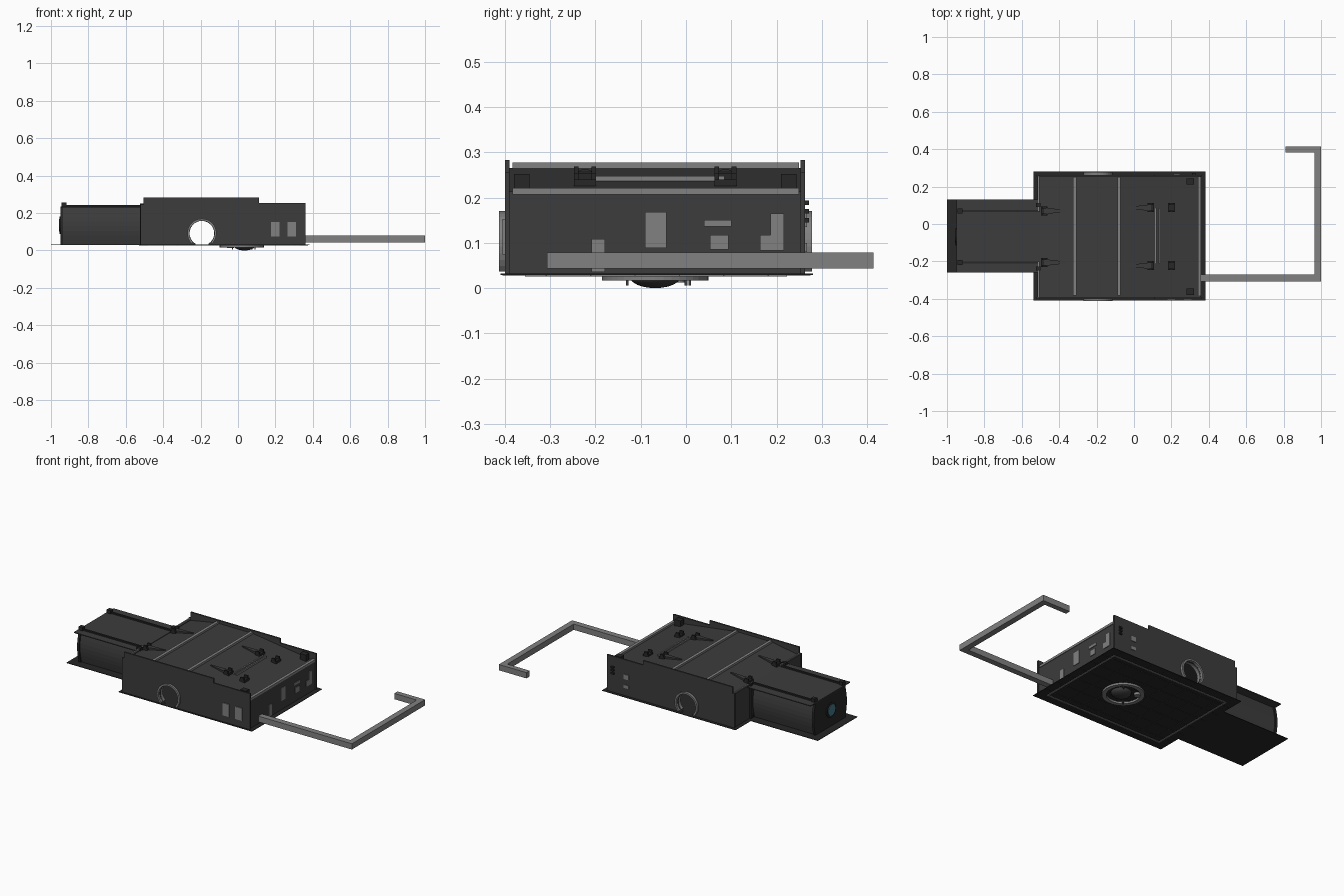
import bpy, bmesh, math
from mathutils import Vector

if "Cube" in bpy.data.objects:
    bpy.data.objects.remove(bpy.data.objects["Cube"])


def material(name, c):
    m = bpy.data.materials.new(name)
    m.diffuse_color = (*c, 1)
    m.use_nodes = True
    m.node_tree.nodes["Principled BSDF"].inputs["Base Color"].default_value = m.diffuse_color
    return m


DARK = material("dark_grey", (0.045, 0.045, 0.045))
BLACK = material("near_black", (0.02, 0.02, 0.02))
LIGHT = material("mid_grey", (0.22, 0.22, 0.22))
TEAL = material("teal", (0.06, 0.2, 0.25))
YC = -0.068  # centre line of the chassis


def finish(name, bm, mat):
    bmesh.ops.recalc_face_normals(bm, faces=bm.faces[:])
    me = bpy.data.meshes.new(name)
    bm.to_mesh(me)
    bm.free()
    ob = bpy.data.objects.new(name, me)
    bpy.context.collection.objects.link(ob)
    me.materials.append(mat)
    return ob


def prism(name, pts, axis, a, b, mat=DARK):
    """Extrude a 2D profile along an axis from a to b."""
    place = {'x': lambda p, t: (t, p[0], p[1]),
             'y': lambda p, t: (p[0], t, p[1]),
             'z': lambda p, t: (p[0], p[1], t)}[axis]
    bm = bmesh.new()
    lo = [bm.verts.new(place(p, a)) for p in pts]
    hi = [bm.verts.new(place(p, b)) for p in pts]
    bm.faces.new(lo)
    bm.faces.new(hi)
    n = len(pts)
    for i in range(n):
        j = (i + 1) % n
        bm.faces.new((lo[i], lo[j], hi[j], hi[i]))
    return finish(name, bm, mat)


def box(name, x, y, z, mat=DARK):
    return prism(name, [(x[0], y[0]), (x[1], y[0]), (x[1], y[1]), (x[0], y[1])], 'z', z[0], z[1], mat)


def lathe(name, centre, profile, mat, n=32):
    """Spin an (r, z) profile about a vertical axis."""
    bm = bmesh.new()
    vs = [bm.verts.new((centre[0] + r, centre[1], z)) for r, z in profile]
    es = [bm.edges.new(e) for e in zip(vs, vs[1:])]
    bmesh.ops.spin(bm, geom=vs + es, cent=(*centre, 0), axis=(0, 0, 1), angle=2 * math.pi, steps=n)
    bmesh.ops.remove_doubles(bm, verts=bm.verts[:], dist=1e-5)
    return finish(name, bm, mat)


def arc(cx, cz, r, a0, a1, n=24):
    return [(cx + r * math.cos(math.radians(a0 + (a1 - a0) * i / n)),
             cz + r * math.sin(math.radians(a0 + (a1 - a0) * i / n))) for i in range(n + 1)]


# floor plates, wider than the walls
box("floor_plate", (-0.537, 0.383), (-0.41, 0.28), (0.029, 0.032), BLACK)
box("nose_floor_plate", (-1.0, -0.537), (-0.26, 0.13), (0.029, 0.032), BLACK)

# seams on the underside
for i in range(8):
    x = -0.43 + i * 0.105
    box("floor_seam_across", (x, x + 0.003), (-0.405, 0.275), (0.0275, 0.029), DARK)
for i in range(6):
    y = -0.31 + i * 0.098
    box("floor_seam_along", (-0.53, 0.375), (y, y + 0.003), (0.0275, 0.029), DARK)
for y in (-0.355, 0.215):
    box("underside_strip_long", (-0.48, 0.33), (y, y + 0.008), (0.026, 0.029), LIGHT)
for x in (-0.48, 0.322):
    box("underside_strip_short", (x, x + 0.008), (-0.355, 0.223), (0.026, 0.029), LIGHT)

# side walls with wheel openings, and the lips round them
opening = arc(-0.193, 0.092, 0.066, 238, -58)
wall = [(-0.52, 0.03)] + [(opening[0][0], 0.03)] + opening + [(opening[-1][0], 0.03)] + [
    (0.362, 0.03), (0.362, 0.255), (0.112, 0.255), (0.112, 0.283), (-0.505, 0.283), (-0.505, 0.245), (-0.52, 0.245)]
lip = arc(-0.193, 0.092, 0.078, 225, -45) + arc(-0.193, 0.092, 0.067, -45, 225)
for name, y0, y1, l0, l1 in (("front", -0.40, -0.39, -0.413, -0.37), ("back", 0.253, 0.263, 0.233, 0.278)):
    prism(name + "_wall", wall, 'y', y0, y1)
    prism(name + "_wheel_lip", lip, 'y', l0, l1, LIGHT)

# end walls
box("right_end_wall", (0.345, 0.355), (-0.39, 0.253), (0.03, 0.213))
for y0, y1 in ((-0.39, -0.2), (0.07, 0.253)):
    box("left_end_wall", (-0.515, -0.505), (y0, y1), (0.03, 0.24))
    box("left_end_wall_cap", (-0.512, -0.504), (y0, y1), (0.24, 0.246), LIGHT)

# top deck: sloping either side of a flat middle panel
deck = [(-0.505, 0.232), (-0.32, 0.265), (-0.08, 0.265), (0.348, 0.208)]
prism("top_deck", deck + [(x, z - 0.006) for x, z in reversed(deck)], 'y', -0.39, 0.253)


def deck_z(x):
    for (xa, za), (xb, zb) in zip(deck, deck[1:]):
        if xa <= x <= xb:
            return za + (zb - za) * (x - xa) / (xb - xa)
    return 0.235


for x, z in ((-0.316, 0.27), (-0.08, 0.27), (0.35, 0.214)):
    box("cross_bar", (x - 0.009, x + 0.009), (-0.383, 0.25), (z - 0.007, z + 0.007), LIGHT)
for x in (0.117, 0.134):
    box("deck_slot_rod", (x - 0.004, x + 0.004), (-0.21, 0.085), (0.236, 0.247), LIGHT)

# nose section with slightly bulging sides
side = [(0.075 + 0.016 * math.sin(math.pi * i / 8), 0.03 + 0.2 * i / 8) for i in range(9)]
mirror = [(-0.127 - y - 0.001, z) for y, z in reversed(side)]
prism("nose_body", side + mirror, 'x', -0.945, -0.505)
for x in (-0.95, -0.525):
    prism("nose_end_frame", [(y + (0.008 if y > YC else -0.008), z) for y, z in side + mirror], 'x', x, x + 0.014, BLACK)
box("nose_top_plate", (-0.95, -0.505), (-0.26, 0.13), (0.23, 0.235))
prism("nose_end_ring", arc(YC, 0.135, 0.046, 0, 345, 23), 'x', -0.955, -0.949, BLACK)
prism("nose_end_window", arc(YC, 0.135, 0.034, 0, 345, 23), 'x', -0.958, -0.954, TEAL)


def bracket(x, y, z, toward):
    """Hinge block with ears and a tapered arm lying on the deck."""
    box("hinge_block", (x - 0.018, x + 0.018), (y - 0.024, y + 0.024), (z - 0.004, z + 0.012), BLACK)
    for s in (-1, 1):
        box("hinge_ear", (x - 0.012, x + 0.012), (y + s * 0.019 - 0.005, y + s * 0.019 + 0.005), (z, z + 0.026), BLACK)
    if toward:
        x1 = x + toward * 0.12
        bm = bmesh.new()
        z1 = deck_z(x1)
        v = [bm.verts.new(p) for p in ((x, y - 0.018, z), (x, y + 0.018, z), (x, y + 0.018, z + 0.014),
                                       (x, y - 0.018, z + 0.014), (x1, y - 0.004, z1), (x1, y + 0.004, z1),
                                       (x1, y + 0.004, z1 + 0.005), (x1, y - 0.004, z1 + 0.005))]
        for f in ((0, 1, 2, 3), (4, 5, 6, 7), (0, 1, 5, 4), (1, 2, 6, 5), (2, 3, 7, 6), (3, 0, 4, 7)):
            bm.faces.new([v[i] for i in f])
        finish("hinge_arm", bm, DARK)


# nose rails and all deck brackets, mirrored about the centre line
for s in (-1, 1):
    yr = YC + s * 0.138
    box("nose_rail", (-0.945, -0.505), (yr - 0.006, yr + 0.006), (0.234, 0.243), BLACK)
    box("nose_rail_post", (-0.945, -0.918), (yr - 0.013, yr + 0.013), (0.234, 0.256), BLACK)
    bracket(-0.48, yr, 0.238, 1)
    bracket(0.09, YC + s * 0.155, deck_z(0.09), -1)
    bracket(0.2, YC + s * 0.155, deck_z(0.2), 0)
    yo = YC + s * 0.295
    box("corner_block", (0.28, 0.32), (yo - 0.017, yo + 0.017), (0.205, 0.252), BLACK)
    box("nose_side_post", (-0.525, -0.5), (YC + s * 0.17 - 0.01, YC + s * 0.17 + 0.01), (0.03, 0.25), BLACK)

# ports on the right end (y range, z range)
for y0, y1, z0, z1 in ((-0.09, -0.043, 0.088, 0.168), (0.04, 0.1, 0.136, 0.15), (0.053, 0.094, 0.085, 0.117),
                       (0.163, 0.187, 0.083, 0.117), (0.187, 0.216, 0.083, 0.165), (-0.209, -0.179, 0.035, 0.108)):
    box("end_port", (0.353, 0.359), (y0, y1), (z0, z1), LIGHT)

# ports on the long walls
for x in (0.2, 0.287):
    box("front_port", (x - 0.023, x + 0.023), (-0.405, -0.398), (0.074, 0.152), LIGHT)
for z0, z1 in ((0.135, 0.165), (0.08, 0.1)):
    box("back_port", (0.21, 0.245), (0.261, 0.267), (z0, z1), LIGHT)
for z in (0.145, 0.165, 0.183):
    box("back_latch", (0.31, 0.33), (0.261, 0.272), (z, z + 0.01), BLACK)

# bent push bar: square tube along three straight runs
path = [(0.35, -0.289), (0.982, -0.289), (0.982, 0.4), (0.81, 0.4)]
h = 0.018
outer = [(0.35, -0.289 - h), (0.982 + h, -0.289 - h), (0.982 + h, 0.4 + h - 0.004), (0.81, 0.4 + h - 0.004)]
inner = [(0.81, 0.4 - h), (0.982 - h, 0.4 - h), (0.982 - h, -0.289 + h), (0.35, -0.289 + h)]
prism("push_bar", outer + inner, 'z', 0.043, 0.079, LIGHT)

# underside ring with domed centre and pins
c = (0.02, YC)
lathe("underside_ring", c, [(0.118, 0.029), (0.118, 0.017), (0.094, 0.017), (0.094, 0.029)], LIGHT, 40)
dome = lathe("underside_dome", (0.035, YC), [(0.058, 0.03)] + [
    (0.056 * math.cos(math.radians(a)), 0.025 - 0.025 * math.sin(math.radians(a))) for a in range(0, 91, 15)], DARK)
dome.data.shade_smooth()
lathe("underside_knob", (-0.04, -0.02), [(0.0, 0.012), (0.018, 0.012), (0.018, 0.03)], LIGHT, 16)
for x, y in ((0.075, 0.0), (0.09, 0.008), (-0.03, -0.13)):
    box("underside_pin", (x - 0.003, x + 0.003), (y - 0.003, y + 0.003), (0.006, 0.03), DARK)
